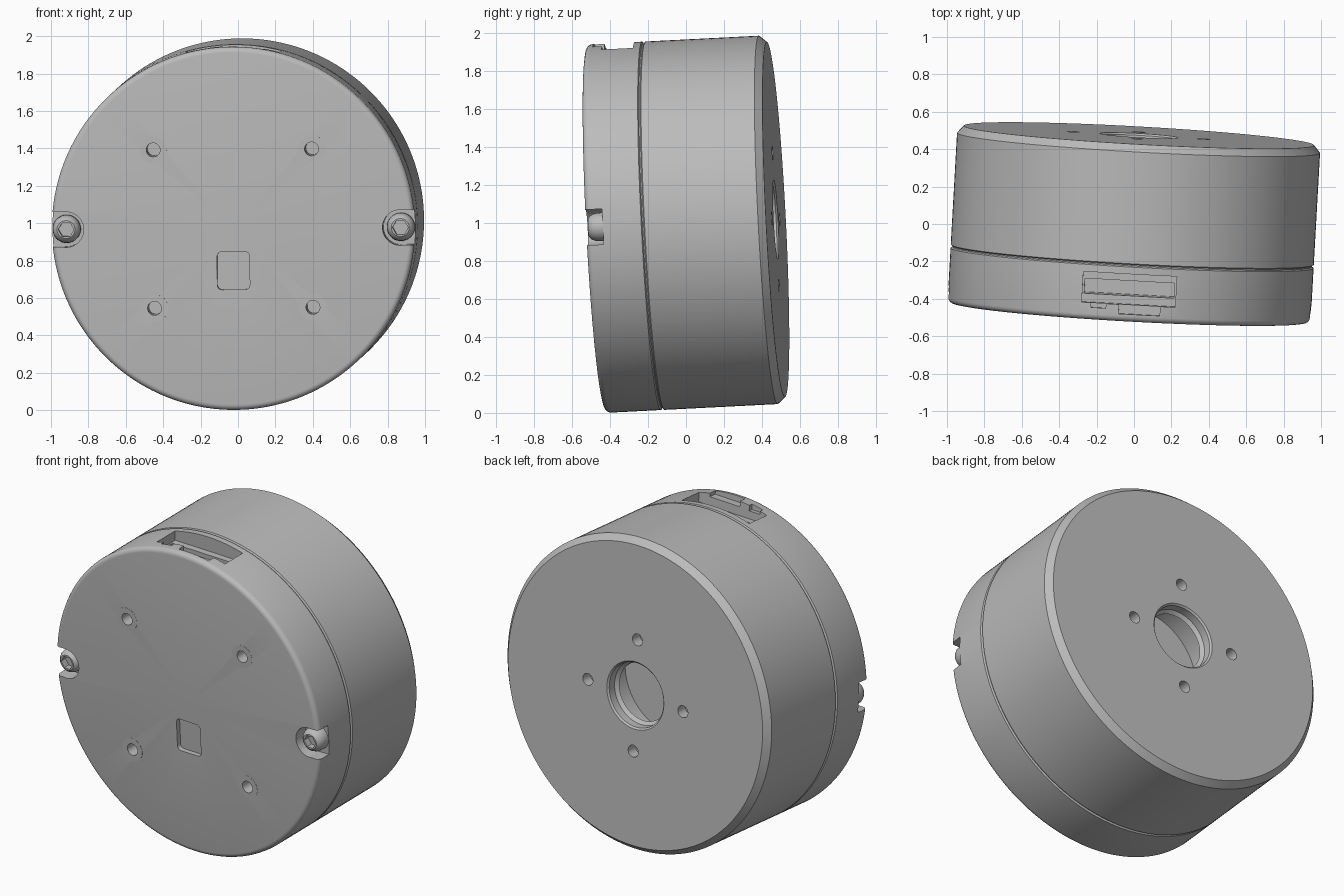
import bpy, bmesh, math
from mathutils import Matrix, Vector

if "Cube" in bpy.data.objects:
    bpy.data.objects.remove(bpy.data.objects["Cube"], do_unlink=True)

# Single grey finish
grey = bpy.data.materials.new("satin grey")
grey.use_nodes = True
tone = (0.5, 0.5, 0.5, 1)
grey.diffuse_color = tone
grey.node_tree.nodes["Principled BSDF"].inputs["Base Color"].default_value = tone

# Slightly tilted frame: local y is the axis from front to back
axis = Vector((0.056, 1, 0.051)).normalized()
side = Vector((1, 0, 0.009))
side = (side - axis * side.dot(axis)).normalized()
up = side.cross(axis)
FRAME = Matrix.Translation((0, 0, 0.995)) @ Matrix((side, axis, up)).transposed().to_4x4()

R, FRONT, SEAM, BACK = 0.972, -0.475, -0.17, 0.475


def finish(bm, name):
    bmesh.ops.recalc_face_normals(bm, faces=bm.faces)
    mesh = bpy.data.meshes.new(name)
    bm.to_mesh(mesh)
    bm.free()
    mesh.materials.append(grey)
    ob = bpy.data.objects.new(name, mesh)
    bpy.context.collection.objects.link(ob)
    ob.matrix_world = FRAME
    return ob


def lathe(name, profile, x=0, z=0, steps=160):
    """Revolve (radius, y) points about the local y axis."""
    bm = bmesh.new()
    verts = [bm.verts.new((r, y, 0)) for r, y in profile]
    edges = [bm.edges.new(pair) for pair in zip(verts, verts[1:])]
    bmesh.ops.spin(bm, geom=verts + edges, cent=(0, 0, 0), axis=(0, 1, 0),
                   angle=math.tau, steps=steps)
    bmesh.ops.remove_doubles(bm, verts=bm.verts, dist=0.0001)
    bmesh.ops.translate(bm, verts=bm.verts, vec=(x, 0, z))
    return finish(bm, name)


def rod(name, x, z, r, y0, y1, steps=32):
    return lathe(name, [(0, y0), (r, y0), (r, y1), (0, y1)], x, z, steps)


def block(name, x0, x1, y0, y1, z0, z1, corner=0):
    bm = bmesh.new()
    bmesh.ops.create_cube(bm, size=1)
    for v in bm.verts:
        v.co = Vector(((x0 + x1) / 2 + v.co.x * (x1 - x0),
                       (y0 + y1) / 2 + v.co.y * (y1 - y0),
                       (z0 + z1) / 2 + v.co.z * (z1 - z0)))
    if corner:
        rim = [e for e in bm.edges
               if abs(e.verts[0].co.y - e.verts[1].co.y) > 0.001]
        bmesh.ops.bevel(bm, geom=rim, offset=corner, segments=4,
                        profile=0.5, affect='EDGES')
    return finish(bm, name)


def select(ob):
    bpy.ops.object.select_all(action='DESELECT')
    ob.select_set(True)
    bpy.context.view_layer.objects.active = ob


def cut(ob, cutters):
    select(ob)
    for c in cutters:
        mod = ob.modifiers.new("cut", 'BOOLEAN')
        mod.operation = 'DIFFERENCE'
        mod.solver = 'EXACT'
        mod.object = c
        bpy.ops.object.modifier_apply(modifier=mod.name)
        bpy.data.objects.remove(c, do_unlink=True)


def smooth(ob):
    select(ob)
    bpy.ops.object.shade_smooth_by_angle(angle=math.radians(25))


# Front cover with a rounded rim and a fine groove at the seam
rim = [(R - 0.03 + 0.03 * math.sin(a), FRONT + 0.03 - 0.03 * math.cos(a))
       for a in (math.radians(18 * i) for i in range(6))]
cover = lathe("front_cover", [(0, FRONT)] + rim +
              [(R, SEAM - 0.012), (R - 0.01, SEAM - 0.006),
               (R - 0.01, SEAM), (0, SEAM)])

# Rear housing with a chamfered back edge, centre bore and inner cavity
housing = lathe("rear_housing", [
    (0, SEAM), (R - 0.01, SEAM), (R, SEAM + 0.006), (R, BACK - 0.04),
    (R - 0.035, BACK), (0.21, BACK), (0.2, BACK - 0.01),
    (0.2, BACK - 0.06), (0.18, BACK - 0.08), (0.35, BACK - 0.08),
    (0.35, 0.125), (0, 0.125)])

# Cover details: mounting holes, window recess, screw notches, socket slot
D = 0.424
corners = [(sx * D, sz * D) for sx in (-1, 1) for sz in (-1, 1)]
cutters = [rod("cutter", x, z, 0.037, FRONT - 0.05, FRONT + 0.12) for x, z in corners]
cutters.append(block("cutter", -0.087, 0.087, FRONT - 0.05, FRONT + 0.03,
                     -0.327, -0.123, corner=0.025))
SCREW_X = 0.895
for s in (-1, 1):
    floor = FRONT + 0.09
    cutters.append(rod("cutter", s * SCREW_X, 0, 0.095, FRONT - 0.05, floor, 48))
    a, b = sorted((s * SCREW_X, s * 1.1))
    cutters.append(block("cutter", a, b, FRONT - 0.05, floor, -0.094, 0.094))
cutters += [
    block("cutter", -0.25, 0.25, FRONT + 0.09, FRONT + 0.255, 0.88, 1.1),
    block("cutter", -0.24, 0.24, FRONT + 0.135, FRONT + 0.215, 0.72, 1.0),
    block("cutter", -0.05, 0.17, FRONT + 0.04, FRONT + 0.1, 0.935, 1.1),
    block("cutter", -0.2, -0.12, FRONT + 0.065, FRONT + 0.1, 0.93, 1.1)]
cut(cover, cutters)

# Four small holes around the bore
P = 0.35
cut(housing, [rod("cutter", x, z, 0.037, BACK - 0.07, BACK + 0.05)
              for x, z in ((P, 0), (-P, 0), (0, P), (0, -P))])
smooth(cover)
smooth(housing)

# Thin bushings around the mounting holes
for i, (x, z) in enumerate(corners):
    smooth(lathe(f"hole_bushing_{i + 1}", [
        (0.037, FRONT + 0.01), (0.037, FRONT - 0.001), (0.073, FRONT - 0.001),
        (0.073, FRONT + 0.01), (0.037, FRONT + 0.01)], x, z, 40))

# Button-head screws with hexagon sockets
for s, label in ((1, "left"), (-1, "right")):
    top = FRONT + 0.01
    head = lathe(f"{label}_screw", [
        (0, top), (0.048, top), (0.062, top + 0.012), (0.071, top + 0.03),
        (0.075, top + 0.055), (0.075, FRONT + 0.092), (0, FRONT + 0.092)],
        s * SCREW_X, 0, 48)
    cut(head, [rod("cutter", s * SCREW_X, 0, 0.042, top - 0.05, top + 0.04, 6)])
    smooth(head)
